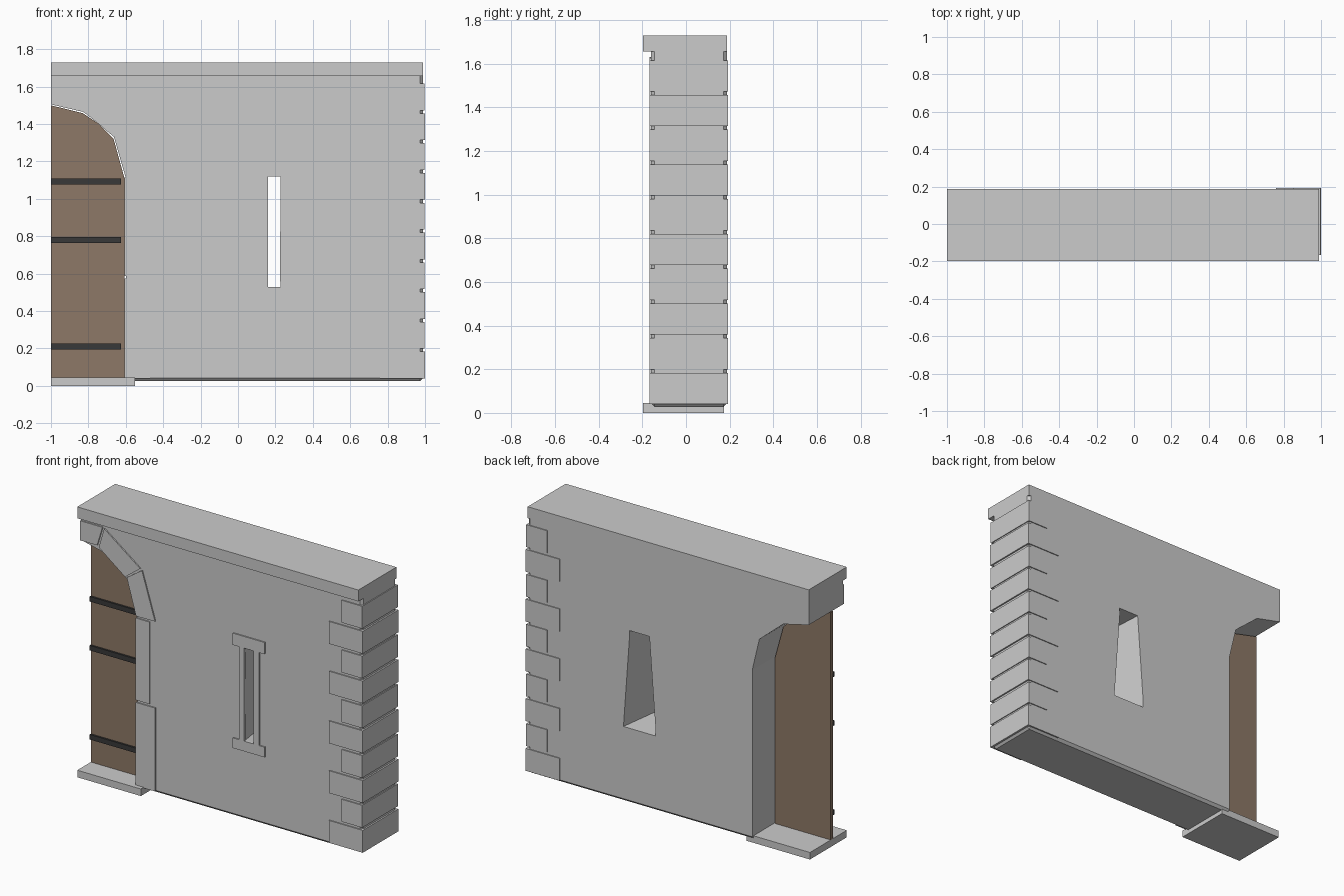
import bpy, bmesh

if "Cube" in bpy.data.objects:
    bpy.data.objects.remove(bpy.data.objects["Cube"])


def finish(bm, name, color=None):
    bmesh.ops.recalc_face_normals(bm, faces=bm.faces[:])
    me = bpy.data.meshes.new(name)
    bm.to_mesh(me)
    bm.free()
    ob = bpy.data.objects.new(name, me)
    bpy.context.collection.objects.link(ob)
    if color:
        mat = bpy.data.materials.new(name + "_paint")
        mat.diffuse_color = (*color, 1)
        mat.use_nodes = True
        mat.node_tree.nodes["Principled BSDF"].inputs["Base Color"].default_value = mat.diffuse_color
        me.materials.append(mat)
    return ob


def loft(front, back, y0, y1):
    """Solid between two x/z outlines with equal point counts."""
    bm = bmesh.new()
    a = [bm.verts.new((x, y0, z)) for x, z in front]
    b = [bm.verts.new((x, y1, z)) for x, z in back]
    bm.faces.new(a)
    bm.faces.new(b[::-1])
    n = len(a)
    for i in range(n):
        j = (i + 1) % n
        bm.faces.new((a[i], b[i], b[j], a[j]))
    return bm


def slab(name, pts, y0, y1, color=None):
    return finish(loft(pts, pts, y0, y1), name, color)


def box(name, x0, x1, y0, y1, z0, z1, color=None):
    return slab(name, [(x0, z0), (x1, z0), (x1, z1), (x0, z1)], y0, y1, color)


# Wall with a half arched doorway, chamfered along the bottom and right end
outline = [(-0.6, 0.027), (0.99, 0.027), (0.99, 1.66), (-1, 1.66),
           (-1, 1.505), (-0.82, 1.463), (-0.65, 1.32), (-0.6, 1.11)]
bm = loft(outline, outline, -0.16, 0.187)
edges = []
for e in bm.edges:
    p, q = (v.co for v in e.verts)
    same_y = abs(p.y - q.y) < 1e-4
    at_end = p.x > 0.98 and q.x > 0.98 and same_y
    at_base = p.z < 0.03 and q.z < 0.03 and (same_y or p.x > 0.98)
    if at_end or at_base:
        edges.append(e)
bmesh.ops.bevel(bm, geom=edges, offset=0.016, segments=1, affect='EDGES')
wall = finish(bm, "wall")

# Arrow slit, splayed towards the back
slit_front = [(0.16, 0.53), (0.228, 0.53), (0.228, 1.12), (0.16, 1.12)]
slit_back = [(0.085, 0.505), (0.312, 0.505), (0.27, 1.13), (0.128, 1.13)]


def along(t):
    return [(a + (c - a) * t, b + (d - b) * t)
            for (a, b), (c, d) in zip(slit_front, slit_back)]


cutter = finish(loft(along(-0.1), along(1.1), -0.1947, 0.2217), "slit_cutter")
cutter.hide_render = True
cutter.hide_set(True)
cut = wall.modifiers.new("slit", 'BOOLEAN')
cut.operation = 'DIFFERENCE'
cut.solver = 'EXACT'
cut.object = cutter

# Bake the cut and remove the cutter
dg = bpy.context.evaluated_depsgraph_get()
wall_mesh = bpy.data.meshes.new_from_object(wall.evaluated_get(dg))
wall.modifiers.clear()
wall.data = wall_mesh
bpy.data.objects.remove(cutter)

# Slit surround
FACE = -0.168
for name, z0, z1 in (("slit_sill", 0.465, 0.53), ("slit_lintel", 1.125, 1.2)):
    box(name, 0.08, 0.305, FACE, -0.15, z0, z1)
for name, x0, x1 in (("slit_jamb_left", 0.123, 0.16), ("slit_jamb_right", 0.228, 0.267)):
    box(name, x0, x1, FACE, -0.15, 0.53, 1.125)

# Coping and doorstep
box("coping", -1, 0.99, -0.197, 0.187, 1.657, 1.73)
box("doorstep", -1, -0.55, -0.197, 0.175, 0, 0.045)

# Corner stones, alternately long and short
for i in range(10):
    z = 0.04 + i * 0.1592
    long = i % 2 == 0
    box(f"corner_stone_{i}", 0.76 if long else 0.85, 1.0 if long else 0.996,
        -0.167, 0.193, z, z + 0.143)

# Doorway surround stones
box("door_jamb_lower", -0.607, -0.47, FACE, -0.12, 0.04, 0.573)
box("door_jamb_upper", -0.607, -0.51, FACE, -0.12, 0.588, 1.113)
arch_stones = [
    [(-1, 1.505), (-0.88, 1.505), (-0.842, 1.63), (-1, 1.63)],
    [(-0.868, 1.495), (-0.682, 1.355), (-0.575, 1.437), (-0.83, 1.625)],
    [(-0.67, 1.355), (-0.604, 1.125), (-0.47, 1.127), (-0.563, 1.428)],
]
for i, pts in enumerate(arch_stones):
    slab(f"arch_stone_{i}", pts, FACE, -0.12)

# Door leaf and iron straps
slab("door", [(-1, 0.04), (-0.605, 0.04), (-0.607, 1.11), (-0.665, 1.32),
              (-0.75, 1.405), (-0.83, 1.458), (-1, 1.5)], -0.06, -0.035, (0.27, 0.19, 0.135))
for i, z in enumerate((0.21, 0.78, 1.093)):
    box(f"strap_{i}", -1, -0.625, -0.072, -0.055, z - 0.016, z + 0.016, (0.04, 0.04, 0.04))
